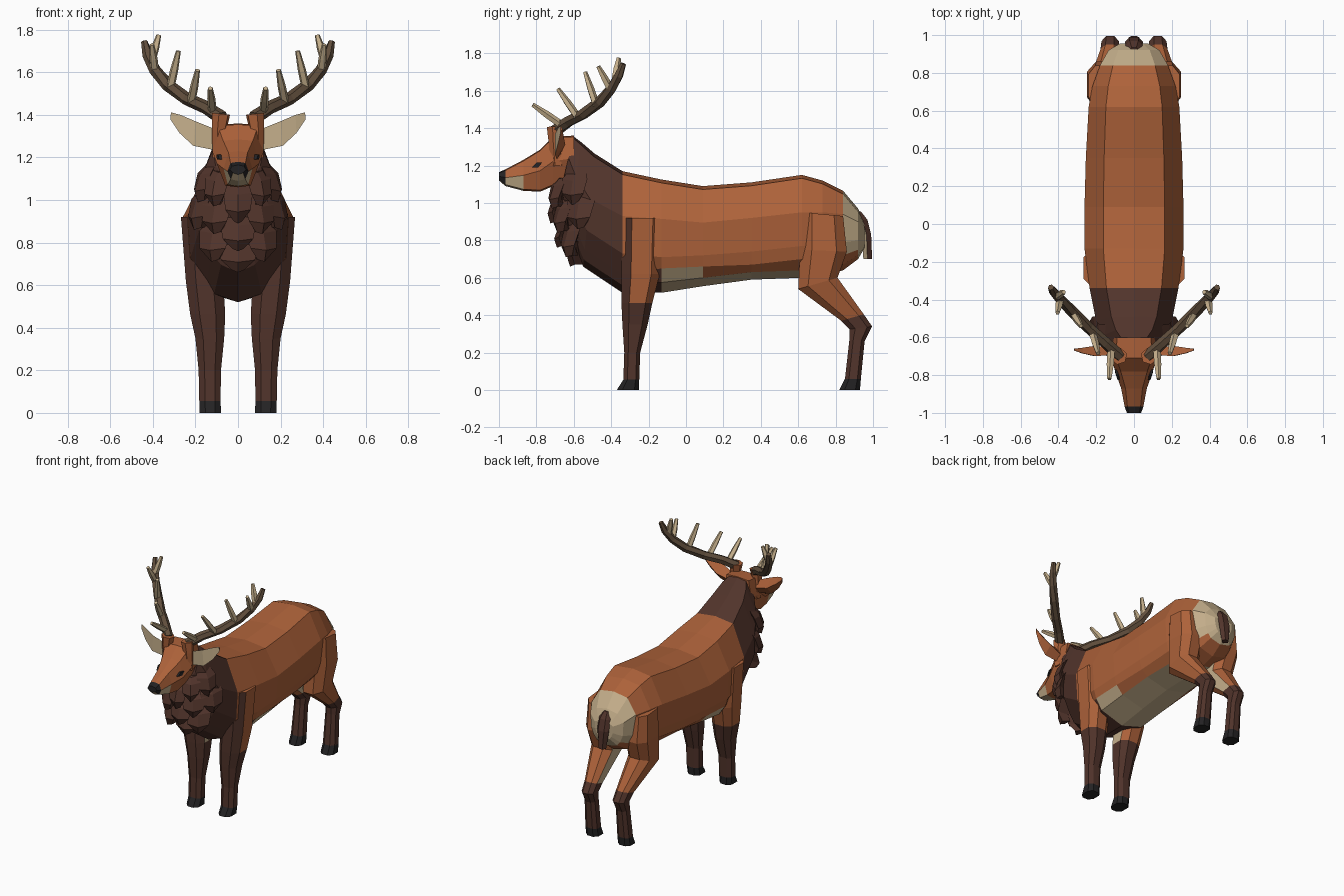
import bpy, bmesh, math
from mathutils import Vector, Matrix


def material(name, rgb):
    m = bpy.data.materials.new(name)
    m.diffuse_color = (*rgb, 1)
    return m


MATS = [material("russet coat", (0.42, 0.122, 0.042)),
        material("dark brown fur", (0.083, 0.034, 0.024)),
        material("cream fur", (0.56, 0.43, 0.26)),
        material("antler brown", (0.12, 0.077, 0.046)),
        material("black", (0.017, 0.016, 0.017))]
RUSSET, BROWN, CREAM, ANTLER, BLACK = range(5)


def build(name, pieces, colour):
    """Skin lists of rings; colour is an index or rule(centre, normal, segment, side)."""
    bm = bmesh.new()
    tags = {}
    for rings in pieces:
        vs = [[bm.verts.new(p) for p in r] for r in rings]
        n = len(vs[0])
        for i in range(len(vs) - 1):
            for j in range(n):
                k = (j + 1) % n
                f = bm.faces.new((vs[i][j], vs[i][k], vs[i + 1][k], vs[i + 1][j]))
                tags[f] = (i, min(j, n - 1 - j))
        tags[bm.faces.new(vs[0][::-1])] = (-1, -1)
        tags[bm.faces.new(vs[-1])] = (len(vs), -1)
    bmesh.ops.recalc_face_normals(bm, faces=bm.faces)
    for f, (i, j) in tags.items():
        f.normal_update()
        f.material_index = colour if isinstance(colour, int) else colour(
            f.calc_center_median(), f.normal, i, j)
    me = bpy.data.meshes.new(name)
    bm.to_mesh(me)
    bm.free()
    for m in MATS:
        me.materials.append(m)
    ob = bpy.data.objects.new(name, me)
    bpy.context.collection.objects.link(ob)
    return ob


def mirrored(half):
    """Full ring from right-half points running top centre to bottom centre."""
    return half + [(-x, y, z) for x, y, z in half[-2:0:-1]]


def tube(points, radii, sides=6):
    pts = [Vector(p) for p in points]
    rings = []
    for i, p in enumerate(pts):
        d = (pts[min(i + 1, len(pts) - 1)] - pts[max(i - 1, 0)]).normalized()
        u = d.cross(Vector((0.3, 1, 0.2))).normalized()
        v = d.cross(u)
        rings.append([p + radii[i] * (u * math.cos(a) + v * math.sin(a))
                      for a in (math.tau * k / sides for k in range(sides))])
    return rings


def flip(rings, s):
    return [[(s * p[0], p[1], p[2]) for p in r] for r in rings]


# Body: y, top z, half width, side heights, bottom z, belly fullness
BODY = [(-0.34, 1.17, 0.235, 0.93, 0.73, 0.62, 0.56, 0.52, 0.7),
        (-0.13, 1.125, 0.262, 0.915, 0.71, 0.65, 0.575, 0.52, 1),
        (0.09, 1.09, 0.262, 0.895, 0.72, 0.66, 0.60, 0.555, 1),
        (0.35, 1.11, 0.255, 0.92, 0.74, 0.67, 0.63, 0.59, 1),
        (0.62, 1.15, 0.24, 0.95, 0.77, 0.70, 0.64, 0.60, 1),
        (0.73, 1.12, 0.22, 0.95, 0.78, 0.70, 0.65, 0.61, 1),
        (0.84, 1.065, 0.18, 0.94, 0.79, 0.72, 0.67, 0.64, 0.9),
        (0.92, 0.97, 0.135, 0.90, 0.80, 0.75, 0.72, 0.70, 0.9),
        (0.955, 0.90, 0.075, 0.87, 0.82, 0.79, 0.77, 0.76, 0.9)]


def body_ring(y, zt, w, z1, z2, z3, z4, zb, k):
    return mirrored([(0, y, zt), (0.62 * w, y, zt - 0.018), (w, y, z1), (w * 0.95, y, z2),
                     (w * 0.88 * k, y, z3), (w * 0.68 * k, y, z4), (0, y, zb)])


def body_colour(c, n, i, j):
    if c.y > 0.84 and c.z > 0.73:
        return CREAM
    if i == -1 or (c.y < -0.14 and j > 3):
        return BROWN
    if 1 <= i <= 4 and (j == 5 or (j == 4 and i == 1)):
        return CREAM
    return RUSSET


build("body", [[body_ring(*r) for r in BODY]], body_colour)

# Neck: tilted rings running from the head down into the chest
NECK = [(-0.60, 1.355, -0.67, 1.07, 0.115), (-0.56, 1.325, -0.63, 0.86, 0.16),
        (-0.49, 1.265, -0.55, 0.66, 0.20)]
FRAC = [(0, 0), (0.6, 0.03), (1, 0.4), (0.92, 0.68), (0.62, 0.85), (0.4, 0.94), (0, 1)]
neck = [mirrored([(w * a, yt + (yb - yt) * f, zt + (zb - zt) * f) for a, f in FRAC])
        for yt, zt, yb, zb, w in NECK]
build("neck", [neck + [body_ring(*BODY[0])]], BROWN)

# Mane: ridged shield-shaped tufts
TUFT = [(0.34, 0, -0.01), (0.5, -0.25, 0.025), (0.42, -0.7, 0.05), (0.14, -1, 0.035)]


def tuft(x, y, z, w, h, yaw):
    m = Matrix.Translation((x, y, z)) @ Matrix.Rotation(math.radians(yaw), 4, 'Z')
    return [[m @ Vector(p) for p in ((-a * w, -o, t * h), (0, -o - 0.025, t * h - 0.01),
                                     (a * w, -o, t * h), (0, 0.05 - o, t * h))]
            for a, t, o in TUFT]


tufts = [tuft(0, -0.665, 1.08, 0.14, 0.18, 0), tuft(0, -0.63, 0.93, 0.17, 0.16, 0),
         tuft(0, -0.56, 0.83, 0.19, 0.16, 0)]
for s in (1, -1):
    for x, y, z, w, h, yaw in [(0.085, -0.665, 1.14, 0.13, 0.16, 30),
                               (0.135, -0.585, 1.17, 0.15, 0.17, 65),
                               (0.085, -0.635, 1.02, 0.16, 0.17, 30),
                               (0.155, -0.55, 1.05, 0.17, 0.18, 60),
                               (0.095, -0.59, 0.90, 0.17, 0.18, 30)]:
        tufts.append(tuft(s * x, y, z, w, h, s * yaw))
build("mane_tufts", tufts, BROWN)

# Head: y, top z, bottom z, top / middle / bottom half widths
HEAD = [(-1.0, 1.165, 1.12, 0.028, 0.038, 0.024), (-0.965, 1.18, 1.09, 0.035, 0.05, 0.034),
        (-0.87, 1.23, 1.065, 0.045, 0.068, 0.048), (-0.78, 1.285, 1.06, 0.07, 0.1, 0.06),
        (-0.71, 1.355, 1.09, 0.095, 0.118, 0.07), (-0.60, 1.36, 1.12, 0.09, 0.112, 0.07)]


def head_colour(c, n, i, j):
    if i < 1:
        return BLACK if c.z > 1.115 else CREAM
    return CREAM if i == 1 and j >= 2 else RUSSET


build("head", [[mirrored([(0, y, zt), (a, y, zt - 0.006), (b, y, zt * 0.5 + zb * 0.5),
                          (c, y, zb + 0.008), (0, y, zb)])
                for y, zt, zb, a, b, c in HEAD]], head_colour)

# Ears: top edge, bottom edge and back ridge of each section
EAR = [((0.10, 1.33), (0.11, 1.235), -0.69, 0.03), ((0.20, 1.37), (0.21, 1.255), -0.70, 0.055),
       ((0.27, 1.40), (0.275, 1.315), -0.685, 0.03), ((0.315, 1.412), (0.318, 1.38), -0.67, 0.01)]
ear = [[(t[0], y, t[1]), (b[0], y, b[1]), ((t[0] + b[0]) / 2, y + d, (t[1] + b[1]) / 2)]
       for t, b, y, d in EAR]

# Antlers: curved beam and pale tines (base, tip)
BEAM = [(0.075, -0.70, 1.385), (0.15, -0.63, 1.435), (0.24, -0.55, 1.475), (0.33, -0.46, 1.54),
        (0.39, -0.40, 1.61), (0.425, -0.36, 1.68), (0.44, -0.335, 1.745)]
TINES = [((0.12, -0.67, 1.42), (0.13, -0.82, 1.525)), ((0.22, -0.58, 1.46), (0.19, -0.685, 1.61)),
         ((0.32, -0.48, 1.52), (0.28, -0.54, 1.70)), ((0.39, -0.40, 1.60), (0.405, -0.47, 1.73)),
         ((0.405, -0.38, 1.66), (0.372, -0.36, 1.775))]

# Legs: inner x, outer x, front (y, z), back (y, z)
FRONT = [(0.08, 0.18, -0.37, 0, -0.25, 0), (0.082, 0.182, -0.335, 0.055, -0.25, 0.055),
         (0.08, 0.185, -0.33, 0.2, -0.245, 0.2), (0.065, 0.20, -0.34, 0.35, -0.205, 0.35),
         (0.06, 0.225, -0.345, 0.465, -0.18, 0.465), (0.07, 0.245, -0.345, 0.62, -0.14, 0.62),
         (0.08, 0.268, -0.342, 0.92, -0.13, 0.92)]
HIND = [(0.08, 0.18, 0.82, 0, 0.93, 0), (0.082, 0.178, 0.85, 0.06, 0.935, 0.06),
        (0.085, 0.17, 0.875, 0.28, 0.955, 0.26), (0.08, 0.172, 0.875, 0.325, 0.995, 0.34),
        (0.078, 0.178, 0.83, 0.37, 0.95, 0.405), (0.065, 0.235, 0.60, 0.54, 0.81, 0.60),
        (0.07, 0.25, 0.61, 0.75, 0.86, 0.74), (0.10, 0.242, 0.62, 0.95, 0.84, 0.93)]


def leg_rings(rows):
    rings = []
    for x0, x1, yf, zf, yb, zb in rows:
        at = lambda u, v: (x0 + (x1 - x0) * u, yf + (yb - yf) * v, zf + (zb - zf) * v)
        rings.append([at(0.27, 0), at(0.73, 0), at(1, 0.25), at(1, 0.78),
                      at(0.73, 1), at(0.27, 1), at(0, 0.78), at(0, 0.25)])
    return rings


def leg_colour(c, n, i, j, knee, front):
    if i < 1:
        return BLACK
    if i < knee or (front and n.y < -0.6):
        return BROWN
    return CREAM if c.x * n.x < 0 and abs(n.x) > 0.75 and c.z > 0.46 else RUSSET


for side, s in (("right", 1), ("left", -1)):
    build(side + "_ear", [flip(ear, s)], lambda c, n, i, j: CREAM if n.y < -0.3 else RUSSET)
    build(side + "_antler_base", [flip(tube(
        [(0.085, -0.69, 1.2), (0.088, -0.70, 1.33), (0.08, -0.70, 1.405)],
        [0.036, 0.036, 0.045]), s)], RUSSET)
    build(side + "_antler_beam", [flip(tube(
        BEAM, [0.034, 0.031, 0.03, 0.03, 0.028, 0.025, 0.016]), s)], ANTLER)
    build(side + "_antler_tines", [flip(tube(
        [a, (Vector(a) + Vector(b)) / 2, b], [0.021, 0.02, 0.012], 5), s) for a, b in TINES],
        CREAM)
    # Eye: small almond set into the cheek
    build(side + "_eye", [flip([[(x, -0.825, 1.19), (x + 0.008, -0.80, 1.215),
                                 (x + 0.015, -0.77, 1.215), (x + 0.012, -0.79, 1.19)]
                                for x in (0.07, 0.087)], s)], BLACK)
    build(side + "_front_leg", [flip(leg_rings(FRONT), s)],
          lambda c, n, i, j: leg_colour(c, n, i, j, 4, True))
    build(side + "_hind_leg", [flip(leg_rings(HIND), s)],
          lambda c, n, i, j: leg_colour(c, n, i, j, 4, False))

# Tail: dark outside, pale underside
TAIL = [(0.93, 0.955, 0.025), (0.965, 0.91, 0.045), (0.985, 0.83, 0.048), (0.99, 0.70, 0.028)]
build("tail", [[[(-w, y - 0.02, z), (-w * 0.5, y + 0.005, z), (w * 0.5, y + 0.005, z),
                 (w, y - 0.02, z), (0, y - 0.042, z)] for y, z, w in TAIL]],
      lambda c, n, i, j: CREAM if n.y < -0.3 else BROWN)
